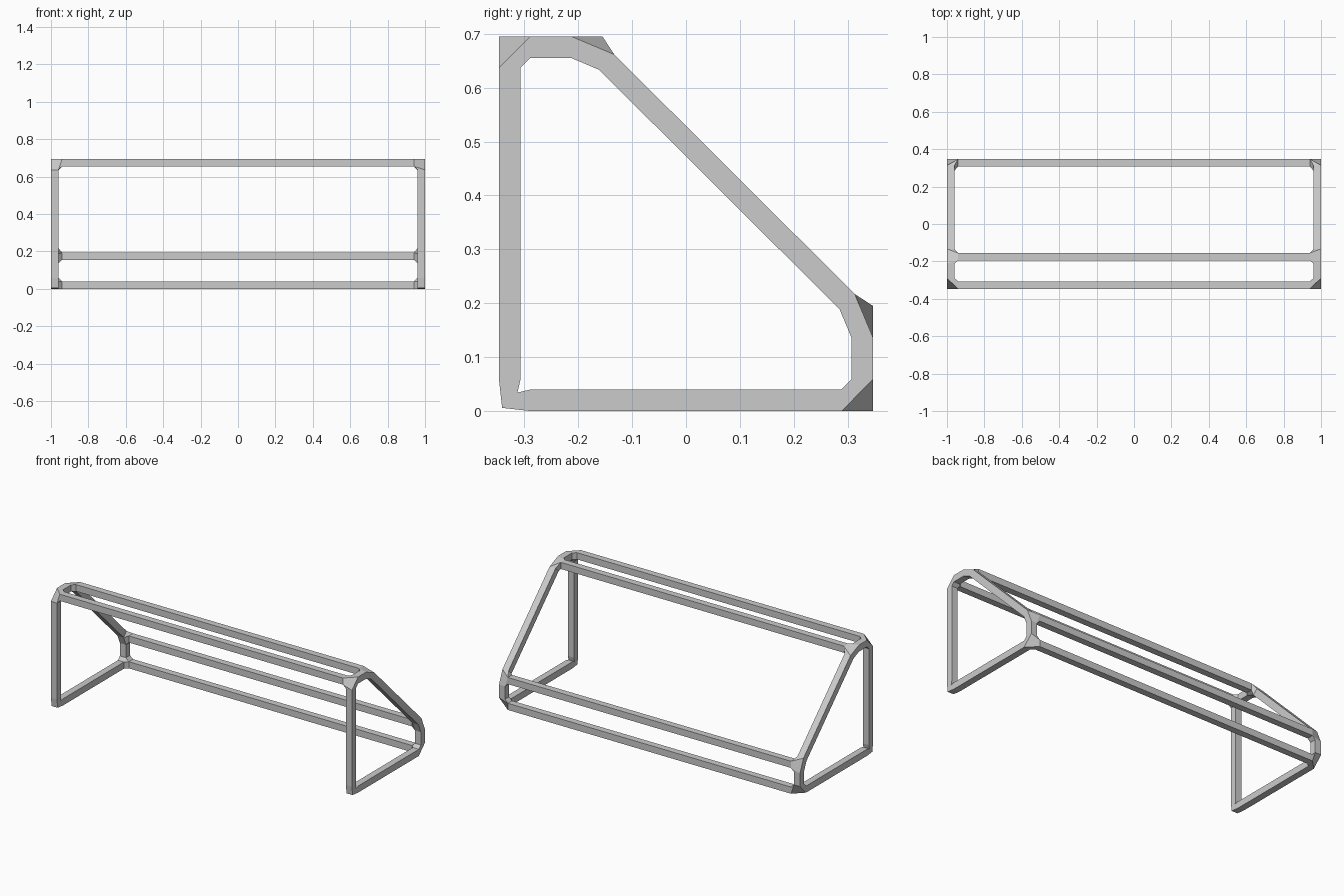
import bpy

if "Cube" in bpy.data.objects:
    bpy.data.objects.remove(bpy.data.objects["Cube"])

# Side outline (y, z) through the bar centres
outline = [(-0.327, 0.675), (-0.175, 0.675), (0.327, 0.175), (0.327, 0.02), (-0.327, 0.02)]
n = len(outline)

# Skeleton: two side loops joined by four long cross bars
verts = [(x, y, z) for x in (-0.98, 0.98) for y, z in outline]
edges = [(s * n + i, s * n + (i + 1) % n) for s in (0, 1) for i in range(n)]
edges += [(i, i + n) for i in range(n - 1)]

mesh = bpy.data.meshes.new("goal_frame")
mesh.from_pydata(verts, [], [])
mesh.edges.add(len(edges))
for e, pair in zip(mesh.edges, edges):
    e.vertices = pair
mesh.update()
frame = bpy.data.objects.new("goal_frame", mesh)
bpy.context.collection.objects.link(frame)

# Square bars with hulled corner joints
skin = frame.modifiers.new("bars", 'SKIN')
skin.use_smooth_shade = False
skin.branch_smoothing = 0.0
for i, v in enumerate(mesh.skin_vertices[0].data):
    v.radius = (0.02, 0.02)
    v.use_root = (i == 0)
